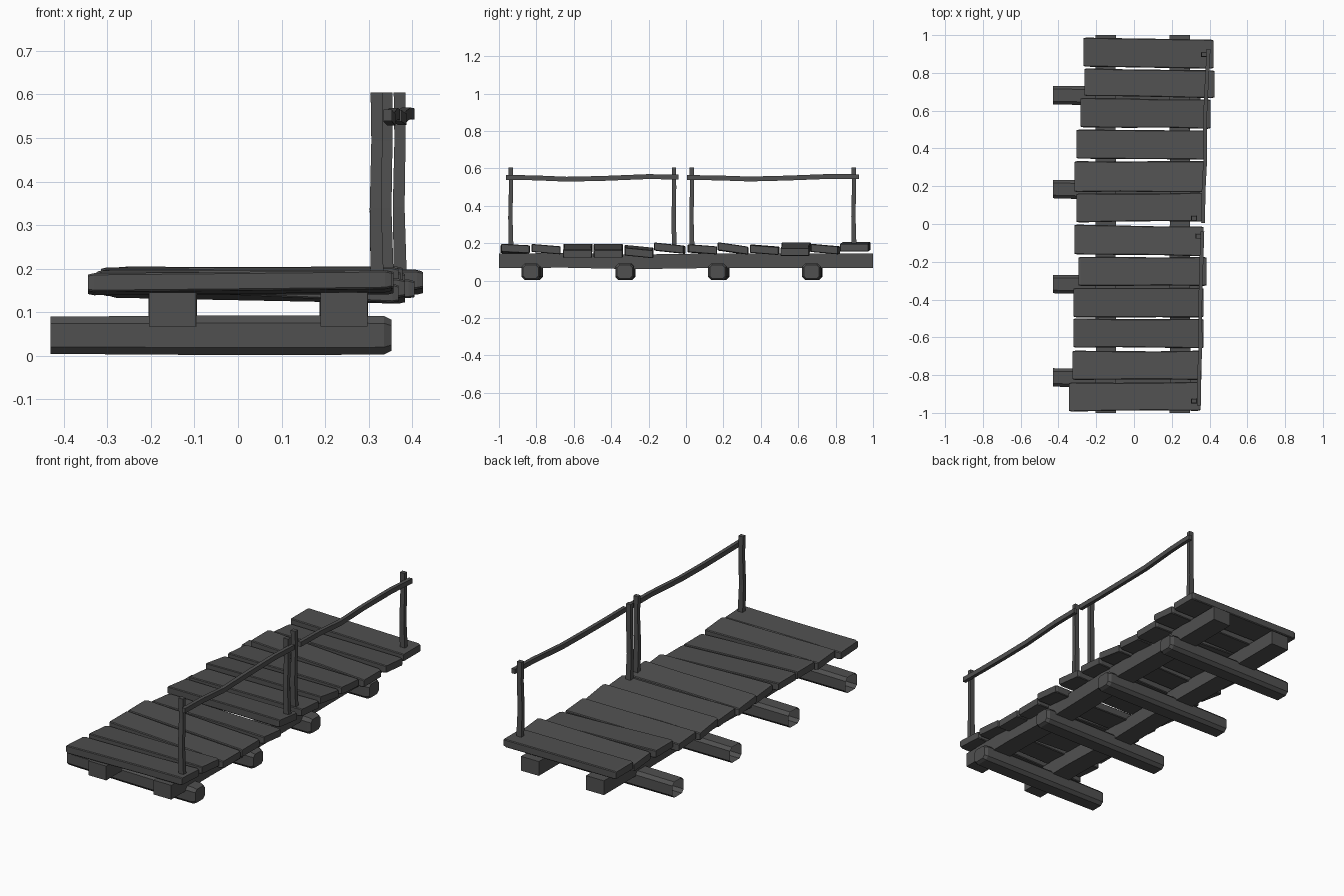
import bpy, bmesh, random
from mathutils import Vector

if "Cube" in bpy.data.objects:
    bpy.data.objects.remove(bpy.data.objects["Cube"])

random.seed(4)
wood = bpy.data.materials.new("dark_wood")
wood.diffuse_color = (.08, .08, .08, 1)
wood.use_nodes = True
wood.node_tree.nodes["Principled BSDF"].inputs["Base Color"].default_value = wood.diffuse_color


def loft(name, rings, cap_start=True, cap_end=True):
    """Skin a list of equal-length point rings into a flat-shaded object."""
    bm = bmesh.new()
    vr = [[bm.verts.new(p) for p in r] for r in rings]
    n = len(vr[0])
    for a, b in zip(vr, vr[1:]):
        for i in range(n):
            j = (i + 1) % n
            bm.faces.new((a[i], a[j], b[j], b[i]))
    if cap_start:
        bm.faces.new(vr[0][::-1])
    if cap_end:
        bm.faces.new(vr[-1])
    bmesh.ops.recalc_face_normals(bm, faces=bm.faces)
    me = bpy.data.meshes.new(name)
    bm.to_mesh(me)
    bm.free()
    me.materials.append(wood)
    ob = bpy.data.objects.new(name, me)
    bpy.context.collection.objects.link(ob)
    return ob


def section(w, h, c=0.0):
    """Rectangle outline, with cut corners when c > 0."""
    w, h = w / 2, h / 2
    if c == 0:
        return [(-w, -h), (w, -h), (w, h), (-w, h)]
    return [(-w + c, -h), (w - c, -h), (w, -h + c), (w, h - c),
            (w - c, h), (-w + c, h), (-w, h - c), (-w, -h + c)]


# Deck planks: x0, x1, left y, right y, width, left z, right z, sideways tilt
planks = [
    (-.345, .352, -.916, -.912, .154, .164, .171, -.008),
    (-.325, .357, -.748, -.748, .155, .168, .168, -.013),
    (-.320, .368, -.577, -.580, .156, .176, .143, .0),
    (-.320, .368, -.416, -.416, .156, .176, .143, .0),
    (-.294, .383, -.251, -.251, .154, .162, .148, -.015),
    (-.315, .368, -.082, -.092, .158, .172, .174, -.017),
    (-.304, .373, .085, .090, .154, .166, .167, -.012),
    (-.315, .378, .251, .251, .164, .170, .172, -.024),
    (-.304, .383, .423, .418, .154, .166, .164, -.012),
    (-.283, .405, .590, .582, .156, .183, .153, .0),
    (-.262, .425, .751, .740, .147, .168, .168, -.013),
    (-.267, .421, .910, .899, .154, .184, .176, .0),
]
for k, (x0, x1, yl, yr, w, zl, zr, tilt) in enumerate(planks):
    rings = []
    # worn ends and a slightly wavy middle
    for t, s in ((0, .86), (.02, 1), (.35, .96), (.65, .95), (.98, 1), (1, .86)):
        wid = w * (1 - (1 - s) * .35) + (random.uniform(-.006, .004) if .1 < t < .9 else 0)
        ht = .043 * (s if t in (0, 1) else 1)
        x, y, z = x0 + (x1 - x0) * t, yl + (yr - yl) * t, zl + (zr - zl) * t
        rings.append([Vector((x, y + a, z + b + tilt * a / w))
                      for a, b in section(wid, ht, .004)])
    loft(f"deck_plank_{k + 1}", rings)

# Two long beams under the deck
for name, cx in (("beam_left", -.15), ("beam_right", .243)):
    rings = []
    for y, dx, dz in ((-1, 0, 0), (-.65, .002, .002), (-.28, -.002, -.006),
                      (.2, .002, .001), (.6, -.002, 0), (1, 0, 0)):
        rings.append([Vector((cx + dx + a, y, .106 + dz + b))
                      for a, b in section(.108, .078)])
    loft(name, rings)

# Cross logs: open at the left end, worn and rounded at the right end
for k, (yl, yr) in enumerate(((-.812, -.83), (-.318, -.328), (.185, .168), (.682, .671))):
    rings = []
    for x, s in ((-.43, .95), (-.1, 1), (.2, 1), (.335, .98), (.352, .8)):
        y = yl + (yr - yl) * (x + .43) / .78
        rings.append([Vector((x, y + a * s, .047 + b * s))
                      for a, b in section(.102, .09, .017)])
    loft(f"cross_log_{k + 1}", rings, cap_start=False)

# Railing posts: x, y, bottom z
for k, (x, y, z0) in enumerate(((.318, -.937, .16), (.341, -.064, .16),
                                (.318, .031, .15), (.371, .897, .165))):
    rings = []
    for t, s, d in ((0, 1.12, .002), (.4, 1, -.002), (.75, .95, .001), (1, 1, 0)):
        rings.append([Vector((x + d + a * s, y + d + b * s, z0 + (.605 - z0) * t))
                      for a, b in section(.027, .023)])
    loft(f"railing_post_{k + 1}", rings)

# Two crooked handrails on the outer side of the posts
rail_a = [(.344, -.962, .552), (.345, -.80, .549), (.352, -.64, .542),
          (.350, -.45, .546), (.357, -.20, .556), (.362, -.04, .553)]
rail_b = [(.366, .005, .551), (.368, .17, .549), (.377, .34, .543),
          (.375, .54, .548), (.386, .77, .557), (.395, .926, .555)]
for name, path in (("handrail_front", rail_a), ("handrail_back", rail_b)):
    loft(name, [[Vector((x + a, y, z + b)) for a, b in section(.02, .026)]
                for x, y, z in path])
